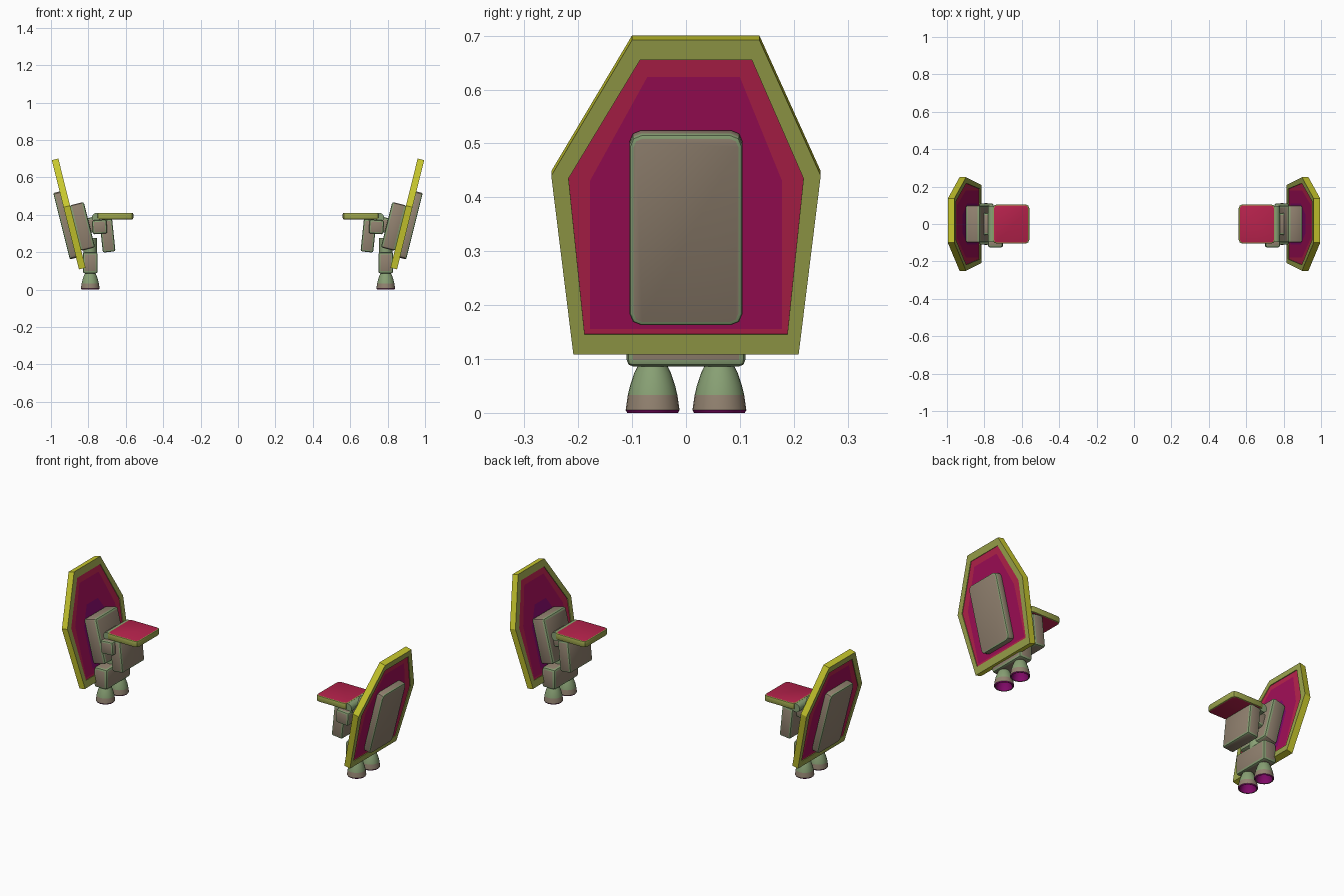
import bpy, bmesh, math
from mathutils import Matrix, Vector

cube = bpy.data.objects.get("Cube")
if cube:
    bpy.data.objects.remove(cube, do_unlink=True)

TILT = math.radians(14)
THICK = 0.036


def material(name, rgb):
    linear = [((c / 255 + 0.055) / 1.055) ** 2.4 for c in rgb] + [1]
    m = bpy.data.materials.new(name)
    m.use_nodes = True
    m.diffuse_color = linear
    m.node_tree.nodes["Principled BSDF"].inputs["Base Color"].default_value = linear
    return m


yellow = material("rim yellow", (198, 198, 45))
olive = material("border olive", (156, 164, 76))
crimson = material("crimson", (182, 34, 76))
magenta = material("magenta", (162, 14, 88))
purple = material("purple", (130, 10, 105))
taupe = material("taupe", (146, 130, 112))
sage = material("sage green", (136, 160, 116))


def on_shield(y, z, depth):
    """Point on the leaning shield plane, depth measured outwards."""
    return Vector((0.85 + (z - 0.108) * math.tan(TILT) + depth * math.cos(TILT),
                   y, z - depth * math.sin(TILT)))


def finish(name, bm, mats, angle=35):
    """Make the +x part and mirror it to the other side."""
    bmesh.ops.recalc_face_normals(bm, faces=bm.faces)
    mesh = bpy.data.meshes.new(name)
    bm.to_mesh(mesh)
    bm.free()
    for m in mats:
        mesh.materials.append(m)
    obj = bpy.data.objects.new(name, mesh)
    bpy.context.collection.objects.link(obj)
    bpy.ops.object.select_all(action='DESELECT')
    obj.select_set(True)
    bpy.context.view_layer.objects.active = obj
    bpy.ops.object.shade_smooth_by_angle(angle=math.radians(angle))
    mirror = obj.modifiers.new("Mirror", 'MIRROR')
    mirror.use_mirror_merge = False
    return obj


def box(name, center, size, tilt=0.0, bevel=0.01, corner=0.0, axis=0,
        mats=(taupe, sage), caps_only=False):
    """Box with coloured bevels; corner cuts the edges along one axis."""
    bm = bmesh.new()
    bmesh.ops.create_cube(bm, size=1, matrix=Matrix.Diagonal((*size, 1)))
    if corner:
        edges = [e for e in bm.edges
                 if abs((e.verts[0].co - e.verts[1].co).normalized()[axis]) > 0.9]
        bmesh.ops.bevel(bm, geom=edges, offset=corner, segments=2, profile=0.5,
                        affect='EDGES')
    if caps_only:
        for f in bm.faces:
            f.material_index = 0 if abs(f.normal[axis]) > 0.9 else 1
    edges = [e for e in bm.edges if e.calc_face_angle() > 0.9]
    bmesh.ops.bevel(bm, geom=edges, offset=bevel, segments=2, profile=0.5,
                    affect='EDGES', material=1)
    bm.transform(Matrix.Translation(center) @ Matrix.Rotation(tilt, 4, 'Y'))
    return finish(name, bm, mats)


def cylinder(name, center, radius, length, axis, mat):
    bm = bmesh.new()
    turn = Matrix.Rotation(math.pi / 2, 4, 'X') if axis == 'Y' else Matrix()
    bmesh.ops.create_cone(bm, cap_ends=True, segments=20, radius1=radius,
                          radius2=radius, depth=length,
                          matrix=Matrix.Translation(center) @ turn)
    return finish(name, bm, [mat])


# Shields: concentric hexagons on both faces, joined by the rim
outline = [(-0.10, 0.692), (0.136, 0.692), (0.25, 0.44),
           (0.209, 0.108), (-0.209, 0.108), (-0.25, 0.44)]
field = [(-0.085, 0.655), (0.122, 0.655), (0.218, 0.435),
         (0.188, 0.145), (-0.188, 0.145), (-0.218, 0.435)]
core = [(-0.072, 0.622), (0.10, 0.622), (0.178, 0.43),
        (0.178, 0.155), (-0.178, 0.155), (-0.178, 0.43)]
heart = [(-0.05, 0.50), (0.05, 0.50), (0.11, 0.40),
         (0.11, 0.18), (-0.11, 0.18), (-0.11, 0.40)]
step = 0.004
bm = bmesh.new()
layers = [(heart, step - THICK), (core, step - THICK), (field, step - THICK),
          (field, -THICK), (outline, -THICK), (outline, 0),
          (field, 0), (field, -step), (core, -step)]
rings = [[bm.verts.new(on_shield(y, z, d)) for y, z in pts] for pts, d in layers]
bands = [3, 2, 1, 1, 0, 1, 1, 2]
for ring, following, band in zip(rings, rings[1:], bands):
    for i in range(6):
        j = (i + 1) % 6
        bm.faces.new((ring[i], ring[j], following[j], following[i])).material_index = band
bm.faces.new(rings[0]).material_index = 4
bm.faces.new(rings[-1]).material_index = 3
finish("shields", bm, [yellow, olive, crimson, magenta, purple], 20)

# Panels on the outer and inner shield faces
box("outer_panels", on_shield(0, 0.347, 0.014), (0.042, 0.21, 0.366), TILT,
    bevel=0.008, corner=0.022)
box("inner_housings", on_shield(0, 0.32, -0.072), (0.08, 0.20, 0.25), TILT,
    bevel=0.012, corner=0.012)

# Folding flap with its hinge and arm
box("flaps", (0.657, 0, 0.393), (0.194, 0.21, 0.035), bevel=0.006,
    corner=0.02, axis=2, mats=(crimson, olive), caps_only=True)
cylinder("flap_hinges", (0.757, 0, 0.385), 0.024, 0.19, 'Y', sage)
box("hinge_arms", (0.785, 0, 0.345), (0.11, 0.12, 0.08), TILT, bevel=0.012)

# Hanging block under the flap with its front latch
box("hanging_blocks", (0.698, 0, 0.288), (0.068, 0.20, 0.175), math.radians(6),
    bevel=0.01)
box("front_latches", (0.74, -0.10, 0.335), (0.078, 0.05, 0.075),
    math.radians(4), bevel=0.01)

# Thruster mount
cylinder("mount_posts", (0.79, 0, 0.225), 0.035, 0.10, 'Z', sage)
box("thruster_mounts", (0.79, 0, 0.143), (0.08, 0.22, 0.114), bevel=0.012)

# Thruster bells, hollow underneath
profile = [(0.0, 0.088), (0.027, 0.088), (0.034, 0.074), (0.042, 0.05),
           (0.046, 0.033), (0.049, 0.012), (0.05, 0.005), (0.047, 0.0),
           (0.043, 0.001), (0.036, 0.035), (0.02, 0.055), (0.0, 0.06)]
for label, y in (("front", -0.062), ("back", 0.062)):
    bm = bmesh.new()
    verts = [bm.verts.new((0.79 + r, y, z)) for r, z in profile]
    edges = [bm.edges.new(pair) for pair in zip(verts, verts[1:])]
    bmesh.ops.spin(bm, geom=verts + edges, cent=(0.79, y, 0), axis=(0, 0, 1),
                   angle=math.tau, steps=24, use_duplicate=False)
    bmesh.ops.remove_doubles(bm, verts=bm.verts, dist=0.0005)
    bmesh.ops.recalc_face_normals(bm, faces=bm.faces)
    for f in bm.faces:
        c = f.calc_center_median()
        if f.normal.z < -0.1 and c.z > 0.001:
            f.material_index = 2
        elif c.z < 0.034:
            f.material_index = 1
    finish(label + "_thrusters", bm, [sage, taupe, purple])
